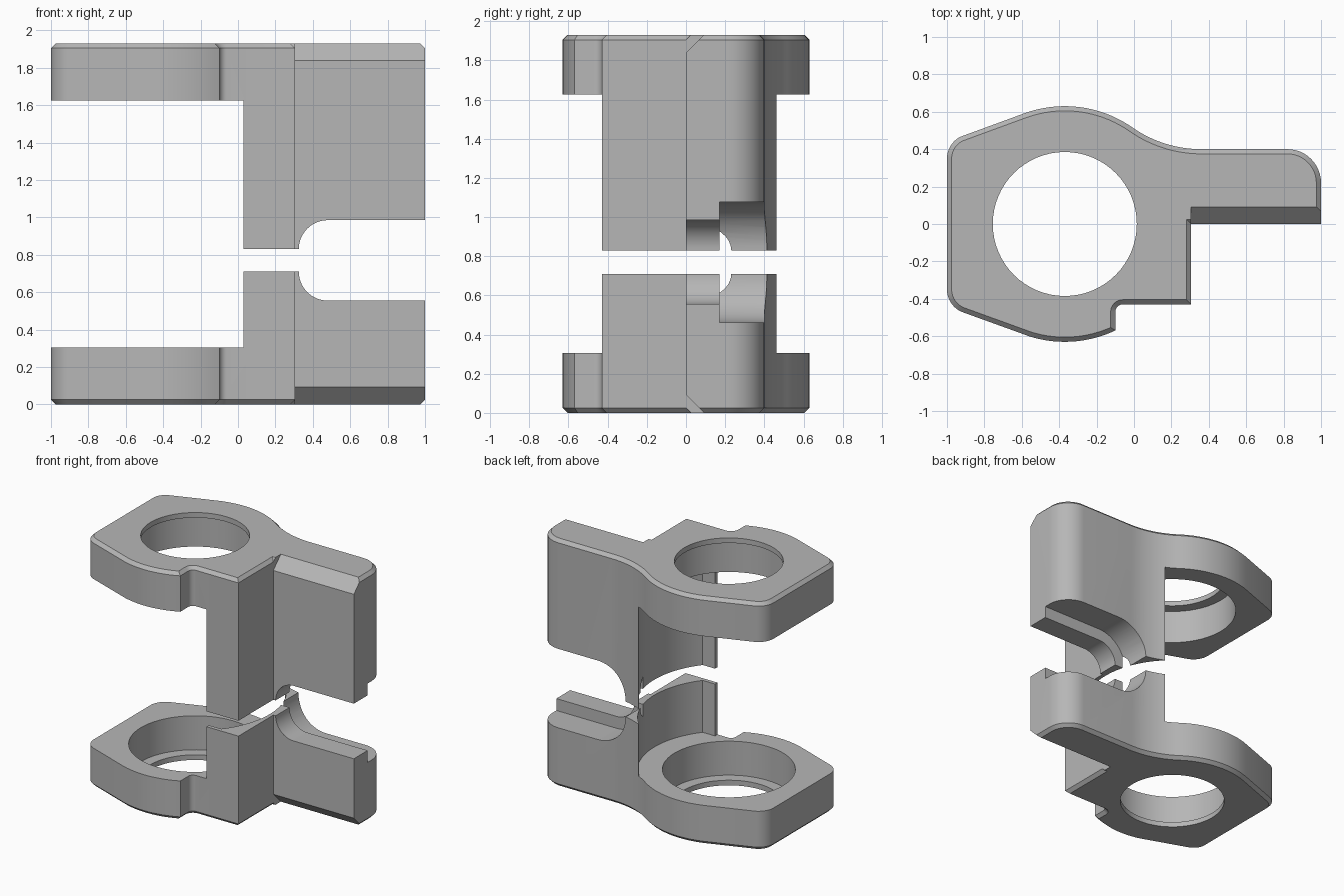
import bpy, bmesh, math
from mathutils import Matrix, Vector

default = bpy.data.objects.get("Cube")
if default:
    bpy.data.objects.remove(default, do_unlink=True)

grey = bpy.data.materials.new("machined_grey")
grey.use_nodes = True
colour = (0.47, 0.47, 0.47, 1)
grey.diffuse_color = colour
grey.node_tree.nodes["Principled BSDF"].inputs["Base Color"].default_value = colour

HUB = (-0.37, 0.0)      # bore axis
LUG = 0.305             # lug thickness
EDGE = 0.025            # outer edge chamfer


def arc(centre, r, start, end, steps=12):
    """Points along an arc, angles in degrees."""
    out = []
    for i in range(steps + 1):
        a = math.radians(start + (end - start) * i / steps)
        out.append((centre[0] + r * math.cos(a), centre[1] + r * math.sin(a)))
    return out


def inset(pts, d):
    """Mitred inward offset of a counter-clockwise loop."""
    out = []
    for i, p in enumerate(pts):
        p = Vector(p)
        e1 = (p - Vector(pts[i - 1])).normalized()
        e2 = (Vector(pts[(i + 1) % len(pts)]) - p).normalized()
        n1, n2 = Vector((-e1.y, e1.x)), Vector((-e2.y, e2.x))
        out.append(tuple(p + (n1 + n2) * d / (1 + n1.dot(n2))))
    return out


def loft(name, rings, axis="z"):
    """Solid from matching loops, each given as (points, position along axis)."""
    place = {"z": lambda u, v, w: (u, v, w),
             "y": lambda u, v, w: (u, w, v),
             "x": lambda u, v, w: (w, u, v)}[axis]
    bm = bmesh.new()
    loops = [[bm.verts.new(place(u, v, w)) for u, v in pts] for pts, w in rings]
    n = len(loops[0])
    for a, b in zip(loops, loops[1:]):
        for i in range(n):
            bm.faces.new((a[i], a[(i + 1) % n], b[(i + 1) % n], b[i]))
    bm.faces.new(loops[0][::-1])
    bm.faces.new(loops[-1])
    bmesh.ops.recalc_face_normals(bm, faces=bm.faces)
    mesh = bpy.data.meshes.new(name)
    bm.to_mesh(mesh)
    bm.free()
    obj = bpy.data.objects.new(name, mesh)
    bpy.context.collection.objects.link(obj)
    return obj


def prism(name, pts, lo, hi, axis="z"):
    return loft(name, [(pts, lo), (pts, hi)], axis)


def outline():
    """Plan shape: rounded lug, flowing into a wing, with a front block."""
    pts = [(0.305, 0), (1, 0)]
    pts += arc((0.82, 0.22), 0.18, 0, 90)
    pts += arc((0.36, 1.043), 0.643, 270, 235, 16)
    pts += arc(HUB, 0.63, 55, 110, 18)[1:]
    pts += arc((-0.87, 0.35), 0.13, 110, 180)[1:]
    pts += arc((-0.87, -0.35), 0.13, 180, 250)
    pts += arc(HUB, 0.63, 250, 295.4, 16)[1:]
    pts += arc((-0.06, -0.47), 0.04, 180, 90, 8)
    pts += [(0.305, -0.43)]
    return pts


def groove(r, h):
    """Side profile of the round-ended channel in the wing."""
    pts = arc((0.48, h), r, 180, 270, 16)
    return pts + [(1.2, h - r), (1.2, h + 0.2), (0.48 - r, h + 0.2)]


def bracket(name, h):
    """Bracket with its outer face on z = 0 and its mating face on z = h."""
    plan = outline()
    body = loft(name, [(inset(plan, EDGE), 0), (plan, EDGE), (plan, h)])

    # Space above the lug, leaving a column with a hollow inner wall
    start = math.degrees(math.asin(-0.4 / 0.645))
    clear = [(0.03, -0.8), (0.03, -0.4)] + arc(HUB, 0.645, start, 45, 32)
    clear += [(clear[-1][0], 0.8), (-1.2, 0.8), (-1.2, -0.8)]

    cutters = [
        prism("lug_clearance", clear, LUG, h + 0.2),
        prism("bore", arc(HUB, 0.385, 0, 354.375, 63), -0.2, LUG + 0.1),
        prism("counterbore", arc(HUB, 0.47, 0, 354.375, 63), 0.04, LUG + 0.12),
        prism("front_groove", groove(0.155, h), -0.1, 0.2, "y"),
        prism("back_groove", groove(0.248, h), 0.17, 0.7, "y"),
        prism("wing_chamfer", [(-0.1, -0.1), (0.192, -0.1), (-0.1, 0.192)],
              0.305, 1.2, "x"),
    ]
    for c in cutters:
        c.hide_render = True
        mod = body.modifiers.new(c.name, "BOOLEAN")
        mod.operation = "DIFFERENCE"
        mod.solver = "EXACT"
        mod.object = c

    # Bake the cuts and drop the cutters
    bpy.context.view_layer.update()
    graph = bpy.context.evaluated_depsgraph_get()
    mesh = bpy.data.meshes.new_from_object(body.evaluated_get(graph))
    body.modifiers.clear()
    body.data = mesh
    for c in cutters:
        bpy.data.objects.remove(c, do_unlink=True)
    mesh.materials.clear()
    mesh.materials.append(grey)
    return body


lower = bracket("lower_bracket", 0.71)
upper = bracket("upper_bracket", 1.10)

# Turn the upper bracket over so that the mating faces meet
upper.data.transform(Matrix.Translation((0, 0, 1.93)) @ Matrix.Diagonal((1, 1, -1, 1)))
upper.data.flip_normals()

bpy.ops.object.select_all(action="DESELECT")
for obj in (lower, upper):
    obj.select_set(True)
bpy.context.view_layer.objects.active = lower
bpy.ops.object.shade_smooth_by_angle(angle=math.radians(25))
